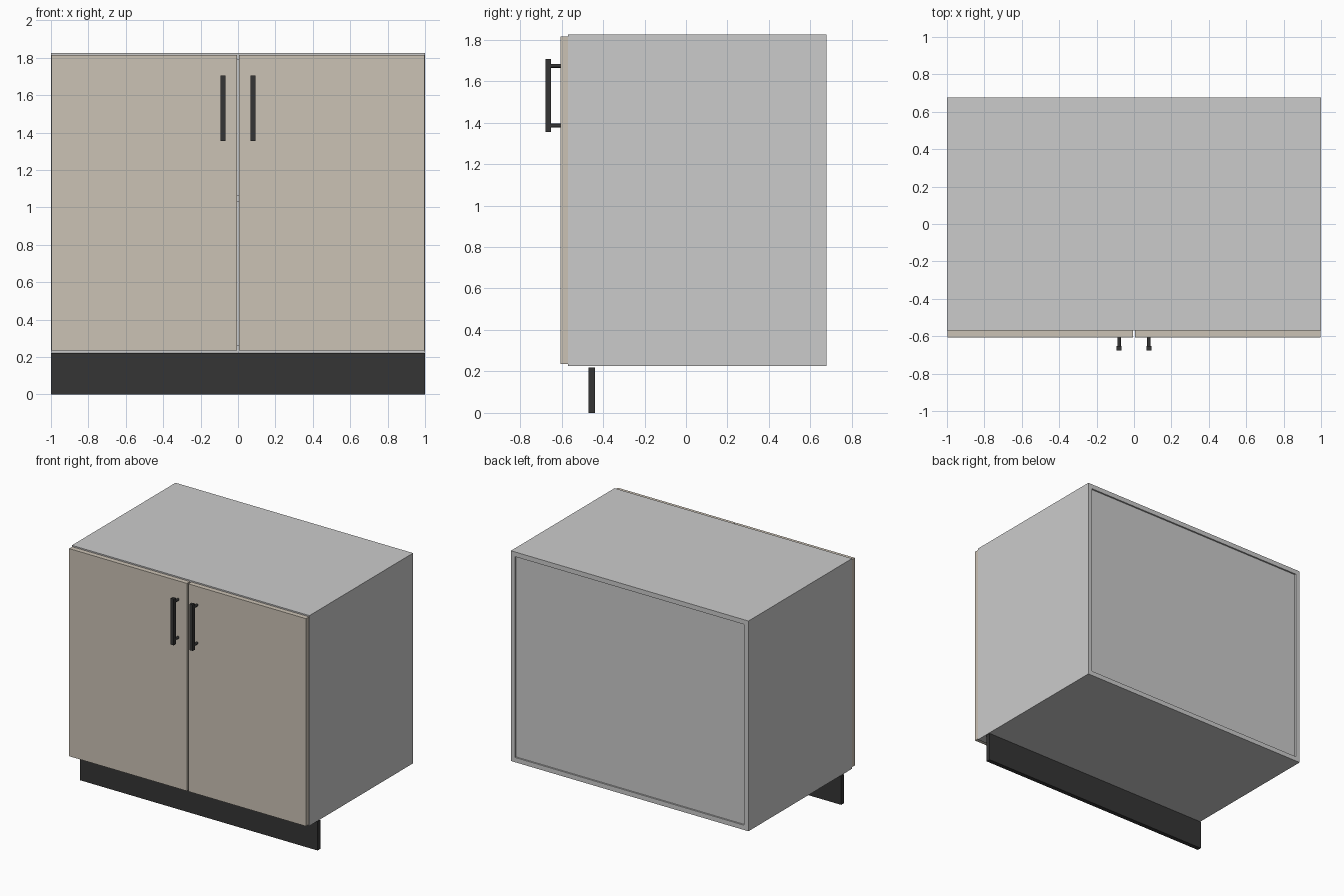
import bpy, math

if "Cube" in bpy.data.objects:
    bpy.data.objects.remove(bpy.data.objects["Cube"])

W, T = 1.0, 0.036                 # half width, board thickness
Z0, Z1 = 0.225, 1.825             # carcass bottom / top
YF, YB = -0.569, 0.677            # carcass front / back


def material(name, color):
    m = bpy.data.materials.new(name)
    m.diffuse_color = (*color, 1)
    m.use_nodes = True
    m.node_tree.nodes["Principled BSDF"].inputs["Base Color"].default_value = m.diffuse_color
    return m


door_mat = material("beige_front", (0.60, 0.54, 0.46))
dark_mat = material("dark_metal", (0.035, 0.035, 0.035))


def box(name, x, y, z, mat=None):
    """Box from (min, max) ranges on each axis."""
    c = [(a + b) / 2 for a, b in (x, y, z)]
    bpy.ops.mesh.primitive_cube_add(size=1, location=c)
    o = bpy.context.object
    o.name = name
    o.scale = [b - a for a, b in (x, y, z)]
    bpy.ops.object.transform_apply(location=False, rotation=False, scale=True)
    if mat:
        o.data.materials.append(mat)
    return o


def span(s, a, b):
    """Range a..b mirrored to the side given by sign s."""
    return tuple(sorted((s * a, s * b)))


# Carcass boards
inner = (-W + T, W - T)
box("bottom_panel", inner, (YF, YB), (Z0, Z0 + T))
box("top_panel", inner, (YF, YB), (Z1 - T, Z1))
box("back_panel", inner, (YB - 0.026, YB - 0.012), (Z0 + T, Z1 - T))
box("shelf", inner, (YF + 0.03, YB - 0.026), (1.03, 1.03 + T))

# Recessed plinth
box("plinth", (-W, W), (-0.471, -0.438), (0, 0.22), dark_mat)

for s, side in ((-1, "left"), (1, "right")):
    box(side + "_side_panel", span(s, W - T, W), (YF, YB), (Z0, Z1))
    box(side + "_door", span(s, 0.006, 0.997), (-0.606, YF), (0.235, 1.815), door_mat)

    # Bar handle with two round posts
    box(side + "_handle_bar", span(s, 0.067, 0.093), (-0.677, -0.652), (1.354, 1.706), dark_mat)
    for z, end in ((1.385, "lower"), (1.674, "upper")):
        bpy.ops.mesh.primitive_cylinder_add(
            vertices=24, radius=0.0095, depth=0.05,
            location=(s * 0.08, -0.63, z), rotation=(math.pi / 2, 0, 0))
        post = bpy.context.object
        post.name = f"{side}_handle_{end}_post"
        post.data.materials.append(dark_mat)
        bpy.ops.object.shade_smooth_by_angle()
